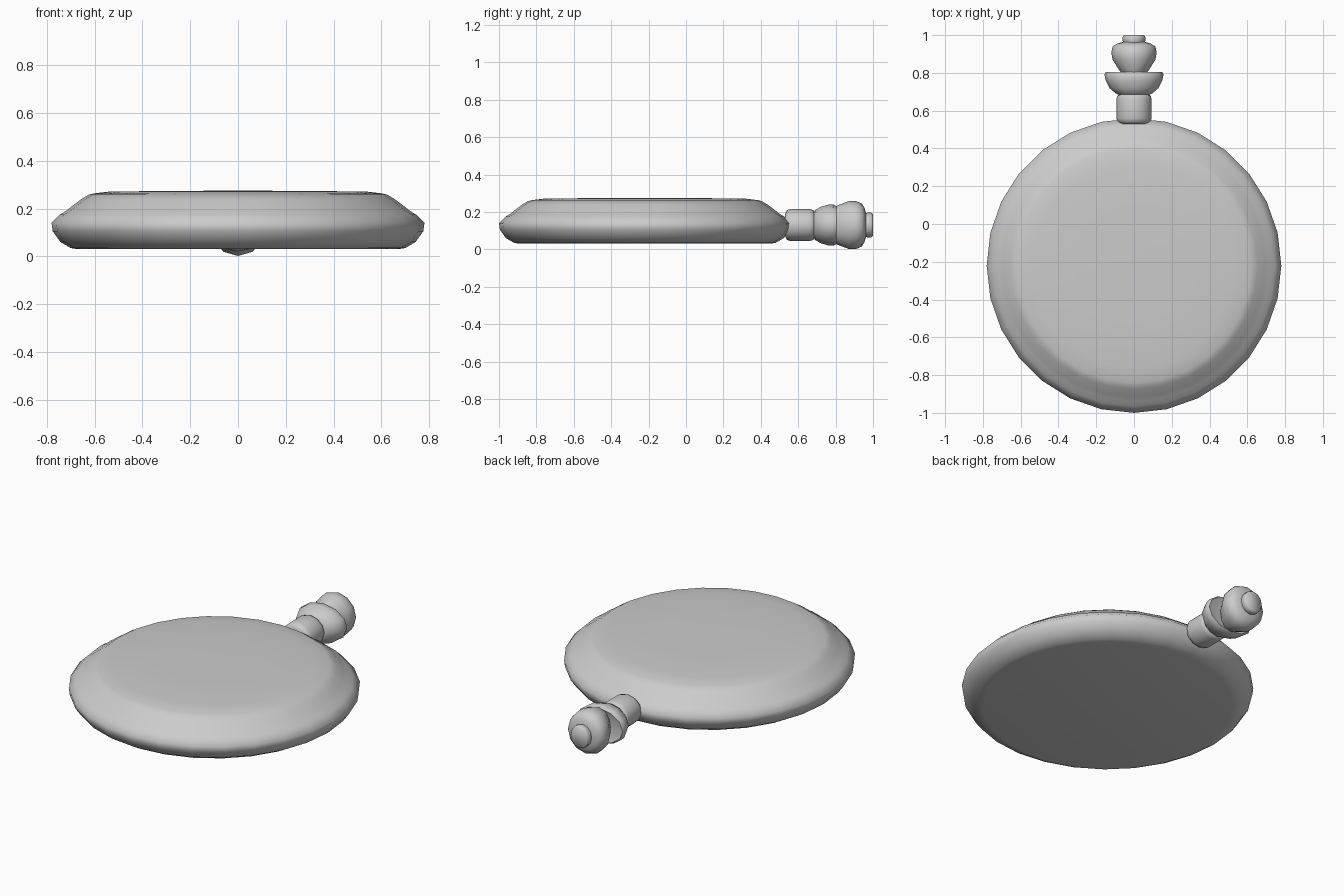
import bpy, bmesh, math

if "Cube" in bpy.data.objects:
    bpy.data.objects.remove(bpy.data.objects["Cube"])


def loft(name, rings, sides, place, angle=60):
    """Skin rings of (height, rx, ry); place maps local (u, v, h) to world."""
    bm = bmesh.new()
    loops = []
    for h, rx, ry in rings:
        loops.append([bm.verts.new(place(rx * math.sin(2 * math.pi * i / sides),
                                         ry * math.cos(2 * math.pi * i / sides), h))
                      for i in range(sides)])
    for a, b in zip(loops, loops[1:]):
        for i in range(sides):
            j = (i + 1) % sides
            bm.faces.new((a[i], a[j], b[j], b[i]))
    bm.faces.new(loops[0])
    bm.faces.new(loops[-1])
    bmesh.ops.recalc_face_normals(bm, faces=bm.faces[:])
    mesh = bpy.data.meshes.new(name)
    bm.to_mesh(mesh)
    bm.free()
    obj = bpy.data.objects.new(name, mesh)
    bpy.context.collection.objects.link(obj)
    bpy.ops.object.select_all(action='DESELECT')
    obj.select_set(True)
    bpy.context.view_layer.objects.active = obj
    bpy.ops.object.shade_smooth_by_angle(angle=math.radians(angle))
    return obj


def disc(u, v, h):      # upright axis through the watch body
    return (u, v - 0.22, h)


def stem(u, v, h):      # axis along +y through the winder
    return (u, h, v + 0.13)


# Round case: flat back, rounded rim, stepped bezel
case = [(0.03, 0.67), (0.035, 0.70), (0.06, 0.743), (0.105, 0.775), (0.14, 0.78),
        (0.175, 0.745), (0.19, 0.72), (0.21, 0.695), (0.24, 0.655), (0.258, 0.625)]
loft("watch_case", [(z, r, r) for z, r in case], 28, disc)

# Slightly domed front cover
cover = [(0.257, 0.628), (0.263, 0.605), (0.271, 0.54), (0.274, 0.29), (0.275, 0.05)]
loft("front_cover", [(z, r, r) for z, r in cover], 28, disc)

# Neck joining the case to the winder
loft("neck", [(0.53, 0.07, 0.06), (0.54, 0.088, 0.08), (0.56, 0.093, 0.086),
              (0.66, 0.093, 0.086), (0.68, 0.088, 0.08), (0.69, 0.07, 0.06)], 12, stem)

# Oval collar cup, wider sideways
loft("collar", [(0.68, 0.07, 0.06), (0.69, 0.095, 0.08), (0.72, 0.13, 0.097),
                (0.76, 0.15, 0.109), (0.79, 0.156, 0.11), (0.805, 0.15, 0.10),
                (0.795, 0.10, 0.08)], 12, stem)

# Winding crown
loft("crown", [(0.79, 0.06, 0.095), (0.81, 0.075, 0.105), (0.87, 0.114, 0.128),
               (0.91, 0.12, 0.128), (0.94, 0.113, 0.115), (0.955, 0.09, 0.09),
               (0.963, 0.06, 0.06)], 12, stem)

# Button on the crown
loft("button", [(0.95, 0.055, 0.06), (0.97, 0.06, 0.066), (0.99, 0.06, 0.066),
                (1.0, 0.053, 0.058)], 12, stem)
